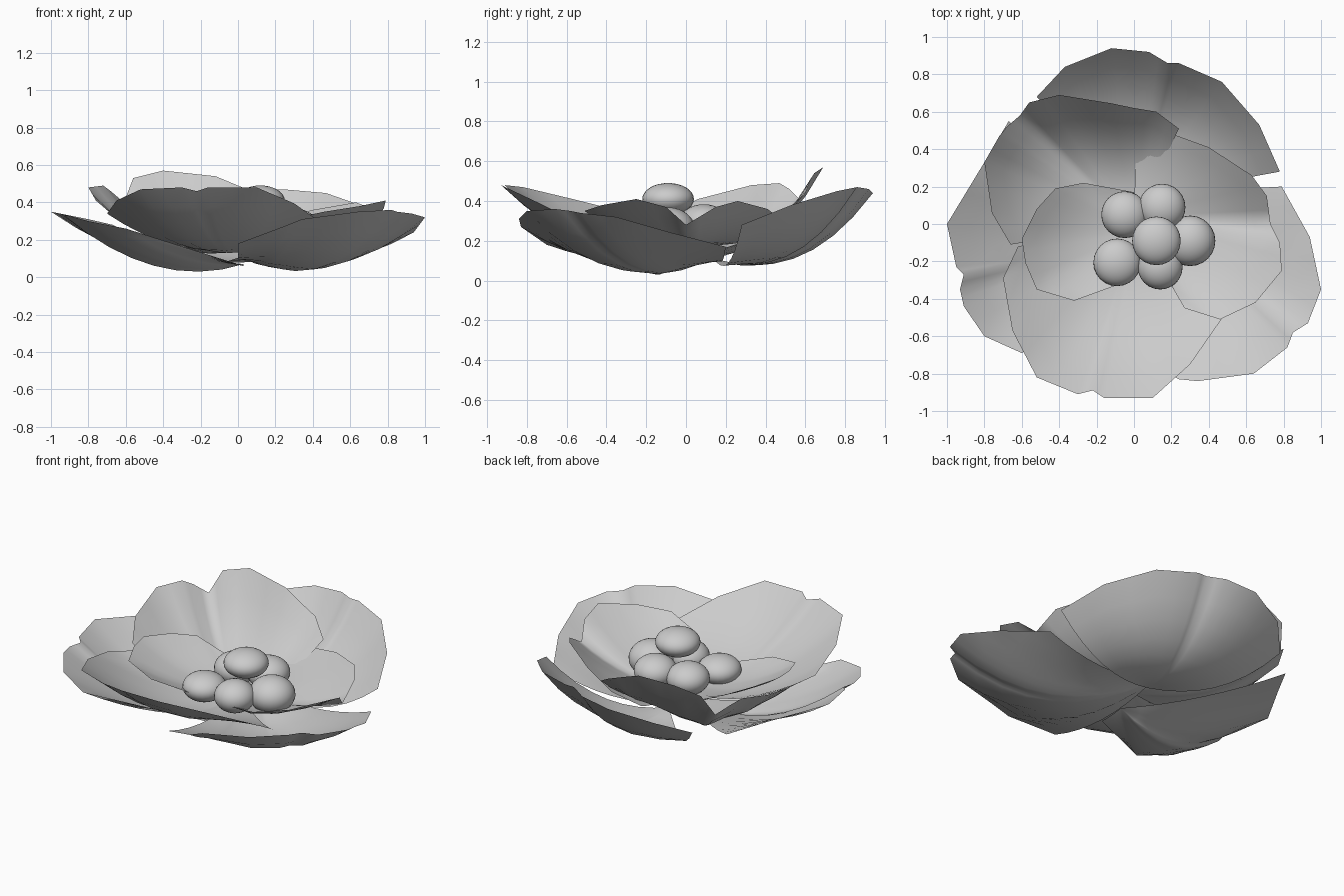
import bpy, bmesh, math
from mathutils import Vector

cube = bpy.data.objects.get("Cube")
if cube:
    bpy.data.objects.remove(cube, do_unlink=True)

GREY = (0.6, 0.6, 0.6, 1.0)
grey = bpy.data.materials.new("plain grey")
grey.use_nodes = True
grey.diffuse_color = GREY
grey.node_tree.nodes["Principled BSDF"].inputs["Base Color"].default_value = GREY


def finish(name, bm):
    """Turn a bmesh into a named, smooth shaded object."""
    mesh = bpy.data.meshes.new(name)
    for face in bm.faces:
        face.smooth = True
    bm.to_mesh(mesh)
    bm.free()
    mesh.materials.append(grey)
    obj = bpy.data.objects.new(name, mesh)
    bpy.context.scene.collection.objects.link(obj)
    return obj


def petal(name, base, rim, power=2.2, dip=0.2, edge=0.7, rings=8):
    """Cupped petal: a fan from its base to its rim, sagging in between.
    The edge value tells how much of the sag reaches the two sides."""
    base = Vector(base)
    rim = [Vector(p) for p in rim]
    # Halve every rim segment for softer cross sections
    fine = [rim[0]]
    for a, b in zip(rim, rim[1:]):
        fine += [(a + b) / 2, b]
    bm = bmesh.new()
    root = bm.verts.new(base)
    spokes = []
    for i, tip in enumerate(fine):
        across = edge + (1 - edge) * math.sin(math.pi * i / (len(fine) - 1))
        reach = (tip - base).xy.length
        spoke = [root]
        for r in range(1, rings + 1):
            t = r / rings
            p = base.lerp(tip, t)
            bowl = base.z + (tip.z - base.z) * t ** power
            sag = dip * reach * t * (1 - t)
            p.z = max(p.z + (bowl - sag - p.z) * across, 0)
            spoke.append(bm.verts.new(p))
        spokes.append(spoke)
    for a, b in zip(spokes, spokes[1:]):
        bm.faces.new((root, a[1], b[1]))
        for r in range(1, rings):
            bm.faces.new((a[r], a[r + 1], b[r + 1], b[r]))
    bmesh.ops.recalc_face_normals(bm, faces=bm.faces)
    if sum(f.normal.z for f in bm.faces) < 0:
        bmesh.ops.reverse_faces(bm, faces=bm.faces)
    return finish(name, bm)


# Outer ring of three petals
petal("outer_petal_back", (.02, .14, .11),
      [(.78, .28, .28), (.67, .53, .38), (.47, .76, .45), (.24, .86, .47),
       (.18, .86, .47), (.08, .92, .46), (-.12, .94, .44), (-.37, .84, .38),
       (-.52, .68, .3)], power=2.6, dip=.27, edge=1)
petal("outer_petal_left", (0, .16, .15),
      [(0, -.7, .18), (.24, -.83, .27), (.34, -.84, .31), (.64, -.8, .35),
       (.82, -.66, .36), (.85, -.58, .35), (.93, -.53, .34), (1, -.35, .32),
       (.94, -.07, .24), (.79, .2, .17)], power=2.5, dip=.5, edge=.6)
petal("outer_petal_right", (.03, -.08, .07),
      [(-.67, .55, .28), (-.8, .33, .31), (-1, 0, .35), (-.95, -.23, .34),
       (-.91, -.27, .33), (-.93, -.35, .33), (-.91, -.44, .33),
       (-.8, -.6, .3), (-.6, -.69, .26), (.03, -.25, .06)],
      power=1.9, dip=.32, edge=.3)

# Middle ring of three petals, raised above the first
petal("middle_petal_back", (0, 0, .14),
      [(.24, .51, .36), (.12, .6, .44), (0, .62, .49), (-.12, .645, .54),
       (-.4, .69, .57), (-.56, .65, .53), (-.61, .58, .4), (-.68, .52, .46),
       (-.72, .47, .49), (-.8, .33, .48), (-.76, .06, .41),
       (-.66, -.11, .33)], power=2.8, dip=.12)
petal("middle_petal_front", (.02, 0, .15),
      [(-.62, -.12, .3), (-.7, -.29, .34), (-.65, -.57, .41),
       (-.52, -.82, .47), (-.3, -.91, .48), (-.22, -.89, .46),
       (-.16, -.93, .48), (.1, -.93, .48), (.3, -.75, .395),
       (.46, -.52, .28), (.53, -.41, .22)])
petal("middle_petal_left", (0, .04, .18),
      [(.2, -.33, .24), (.27, -.45, .31), (.46, -.51, .35), (.65, -.42, .38),
       (.79, -.25, .41), (.78, -.1, .37), (.73, 0, .28), (.71, .15, .37),
       (.63, .26, .4), (.4, .41, .36), (.18, .49, .3), (.01, .43, .23)],
      dip=.15)

# Small inner petal
petal("inner_petal", (.02, -.04, .2),
      [(0, .17, .21), (-.27, .22, .26), (-.42, .19, .33), (-.52, .08, .36),
       (-.6, -.08, .38), (-.58, -.21, .37), (-.52, -.35, .35),
       (-.32, -.41, .31), (-.1, -.33, .25)], dip=.1)


# Cluster of slightly flattened beads in the heart
def bead(name, x, y, z, radius, squash):
    bm = bmesh.new()
    bmesh.ops.create_uvsphere(bm, u_segments=24, v_segments=16, radius=radius)
    obj = finish(name, bm)
    obj.location = (x, y, z)
    obj.scale.z = squash


bead("top_bead", .12, -.09, .41, .13, .62)
bead("bead_back_right", -.05, .05, .28, .125, .75)
bead("bead_back_left", .15, .09, .29, .125, .75)
bead("bead_left", .3, -.09, .26, .135, .8)
bead("bead_front_left", .14, -.23, .26, .12, .8)
bead("bead_front_right", -.09, -.205, .25, .127, .66)
